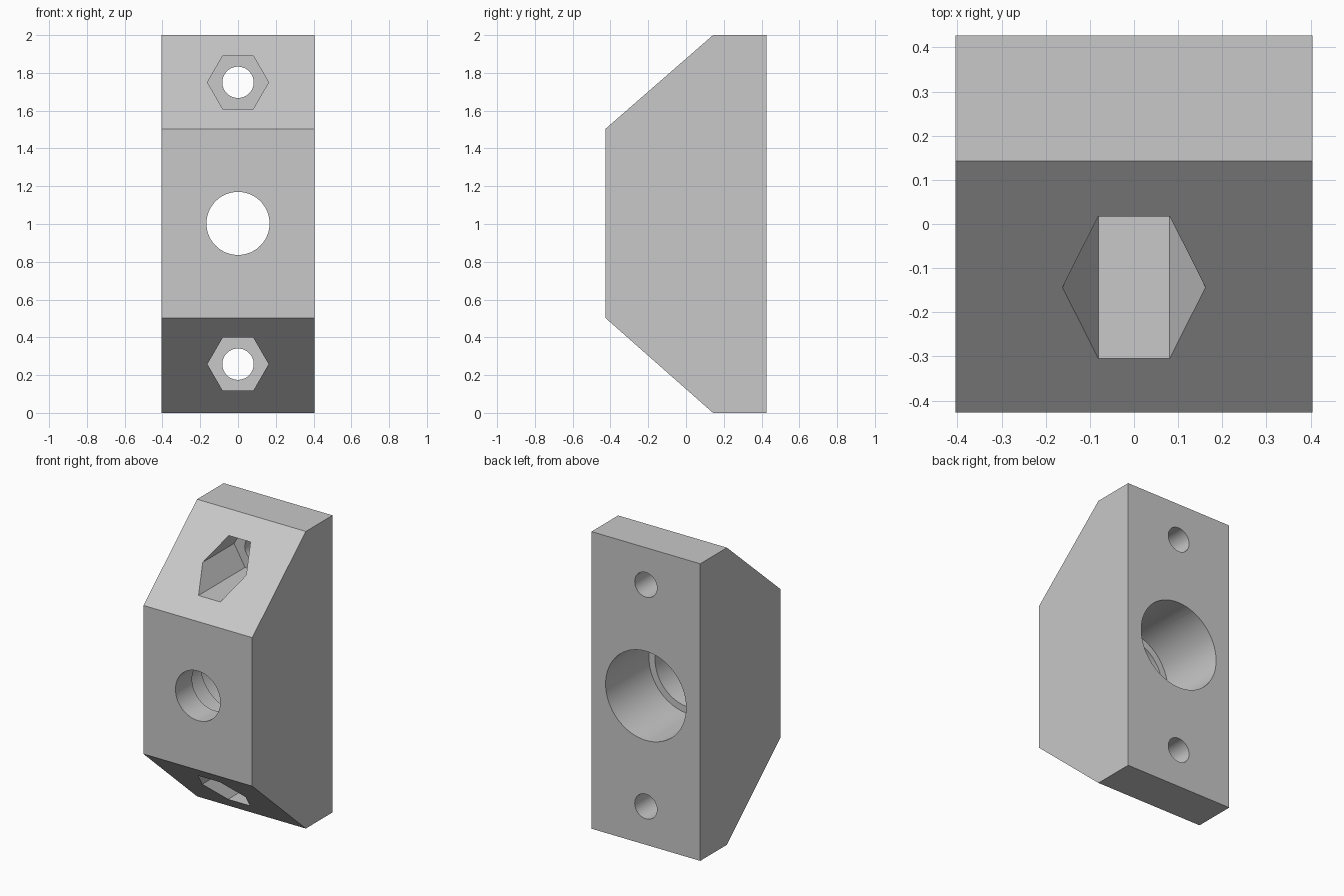
import bpy, bmesh, math
from mathutils import Vector

cube = bpy.data.objects.get("Cube")
if cube:
    bpy.data.objects.remove(cube, do_unlink=True)

grey = bpy.data.materials.new("light grey plastic")
grey.use_nodes = True
colour = (0.58, 0.58, 0.58, 1)
grey.diffuse_color = colour
grey.node_tree.nodes["Principled BSDF"].inputs["Base Color"].default_value = colour


def prism(name, points, direction):
    """Extrude a flat outline along a direction."""
    bm = bmesh.new()
    face = bm.faces.new([bm.verts.new(p) for p in points])
    new = bmesh.ops.extrude_face_region(bm, geom=[face])["geom"]
    moved = [v for v in new if isinstance(v, bmesh.types.BMVert)]
    bmesh.ops.translate(bm, verts=moved, vec=Vector(direction))
    bmesh.ops.recalc_face_normals(bm, faces=bm.faces)
    mesh = bpy.data.meshes.new(name)
    bm.to_mesh(mesh)
    bm.free()
    mesh.materials.append(grey)
    obj = bpy.data.objects.new(name, mesh)
    bpy.context.collection.objects.link(obj)
    return obj


def drill(body, z, radius, start, end, sides=64):
    """Cut a round or many-sided hole along y."""
    angles = [2 * math.pi * i / sides for i in range(sides)]
    outline = [(radius * math.cos(a), start, z + radius * math.sin(a)) for a in angles]
    cutter = prism("hole_cutter", outline, (0, end - start, 0))
    cutter.hide_render = True
    bpy.context.view_layer.objects.active = body
    mod = body.modifiers.new("hole", "BOOLEAN")
    mod.operation = "DIFFERENCE"
    mod.solver = "EXACT"
    mod.object = cutter
    bpy.ops.object.modifier_apply(modifier=mod.name)
    bpy.data.objects.remove(cutter, do_unlink=True)


# Block with sloped upper and lower front corners
half_width, half_depth = 0.405, 0.427
side = [(half_depth, 0), (half_depth, 2), (0.143, 2),
        (-half_depth, 1.503), (-half_depth, 0.503), (0.143, 0)]
block = prism("mounting_block", [(-half_width, y, z) for y, z in side],
              (2 * half_width, 0, 0))

# Stepped central bore, widening toward the back
for radius, start in ((0.167, -1), (0.255, -0.25), (0.3, -0.035)):
    drill(block, 1.003, radius, start, 1)

# Bolt holes with hexagonal nut pockets
for z in (0.258, 1.75):
    drill(block, z, 0.162, -1, 0.19, sides=6)
    drill(block, z, 0.083, -1.2, 1, sides=48)

# Smooth bores, sharp edges
bpy.ops.object.select_all(action="DESELECT")
block.select_set(True)
bpy.context.view_layer.objects.active = block
bpy.ops.object.shade_smooth_by_angle(angle=math.radians(30))
